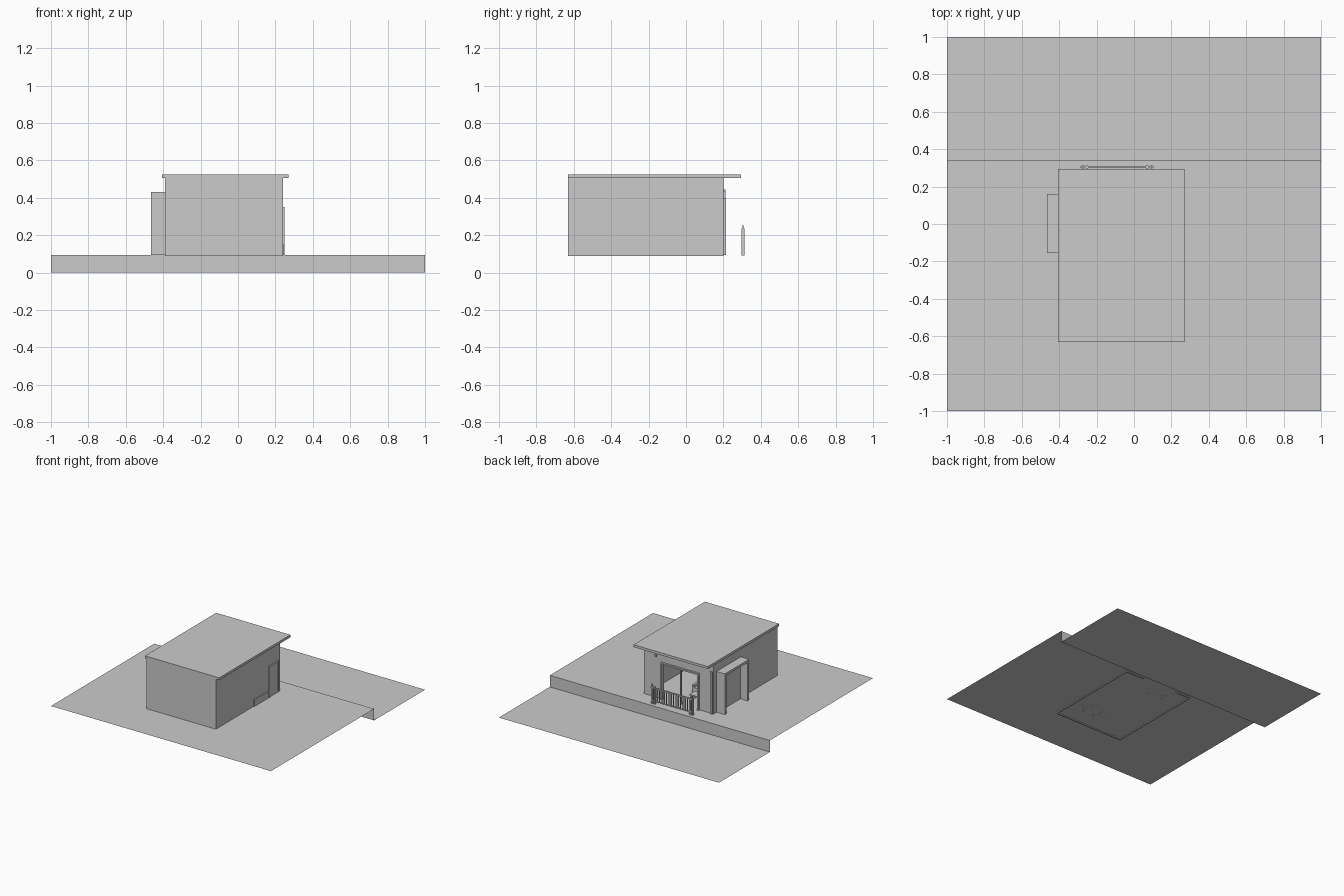
import bpy, bmesh, math

if "Cube" in bpy.data.objects:
    bpy.data.objects.remove(bpy.data.objects["Cube"])

def obj_from_bm(name, bm):
    me = bpy.data.meshes.new(name)
    bm.to_mesh(me)
    bm.free()
    ob = bpy.data.objects.new(name, me)
    bpy.context.collection.objects.link(ob)
    return ob

def boxes(name, parts):
    """One object out of boxes given as (x0, x1, y0, y1, z0, z1)."""
    bm = bmesh.new()
    for x0, x1, y0, y1, z0, z1 in parts:
        vs = bmesh.ops.create_cube(bm, size=1)["verts"]
        for v in vs:
            v.co.x = x0 if v.co.x < 0 else x1
            v.co.y = y0 if v.co.y < 0 else y1
            v.co.z = z0 if v.co.z < 0 else z1
    return obj_from_bm(name, bm)

G = 0.095                      # upper ground level
XL, XR, YF, YB, ZT = -0.39, 0.24, -0.63, 0.20, 0.505
T = 0.012                      # wall thickness

# stepped ground: an open sheet swept along x
bm = bmesh.new()
profile = [(-1, G), (0.34, G), (0.34, 0), (1, 0)]
rows = [[bm.verts.new((x, y, z)) for y, z in profile] for x in (-1, 1)]
for i in range(3):
    bm.faces.new((rows[0][i], rows[1][i], rows[1][i+1], rows[0][i+1]))
obj_from_bm("terrain", bm)

# walls, with the terrace opening in the back wall
OX0, OX1, OZ = -0.25, 0.07, 0.385
B = G - 0.007
boxes("walls", [
    (XL, XR, YF, YF + T, B, ZT),
    (XL, XL + T, YF + T, YB - T, B, ZT),
    (XR - T, XR, YF + T, YB - T, B, ZT),
    (XL, OX0, YB - T, YB, B, ZT),
    (OX1, XR, YB - T, YB, B, ZT),
    (OX0, OX1, YB - T, YB, OZ, ZT)])

# flat roof with overhang over the terrace
boxes("roof", [(-0.405, 0.27, YF, 0.295, ZT, 0.525)])

# projecting surround on the left wall
boxes("window_surround", [
    (-0.465, XL, 0.14, 0.16, G, 0.43),
    (-0.465, XL, -0.155, -0.135, G, 0.43),
    (-0.465, XL, -0.135, 0.14, 0.41, 0.43)])
boxes("window_panel", [(-0.40, XL, -0.135, 0.14, G, 0.41)])

# terrace door frame and slid-open leaf
boxes("terrace_door_frame", [
    (OX0 - 0.012, OX0, YB - T, YB + 0.015, G, OZ + 0.012),
    (OX1, OX1 + 0.012, YB - T, YB + 0.015, G, OZ + 0.012),
    (OX0, OX1, YB - T, YB + 0.015, OZ, OZ + 0.012),
    (-0.095, -0.085, YB - T, YB, G, OZ)])

# corner pilaster and wall lamp on the back wall
boxes("corner_post", [(-0.385, -0.365, YB, YB + 0.01, G, 0.44)])
boxes("wall_lamp", [(0.125, 0.14, YB, YB + 0.012, 0.43, 0.445)])

# right-hand door with frame, and the low panel next to it
boxes("side_door", [
    (XR, XR + 0.003, 0.06, 0.17, G, 0.34),
    (XR, XR + 0.008, 0.05, 0.06, G, 0.35),
    (XR, XR + 0.008, 0.17, 0.18, G, 0.35),
    (XR, XR + 0.008, 0.06, 0.17, 0.34, 0.35)])
boxes("low_panel", [(XR, XR + 0.006, -0.14, 0.045, G, 0.15)])

# railing
rail = []
for x in (-0.28, -0.258, 0.065, 0.087):
    rail.append((x, x + 0.013, 0.297, 0.313, G - 0.003, 0.235))
for x in (-0.277, 0.09):
    rail.append((x, x + 0.007, 0.302, 0.308, 0.235, 0.255))
rail.append((-0.285, 0.105, 0.300, 0.310, 0.220, 0.230))
rail.append((-0.28, 0.10, 0.302, 0.308, 0.115, 0.123))
n = 14
for i in range(n):
    x = -0.228 + i * 0.276 / (n - 1)
    rail.append((x - 0.003, x + 0.003, 0.302, 0.308, 0.12, 0.222))
boxes("railing", rail)

# dining table and chairs
def table(name, cx, cy, w, d, h, leg=0.01):
    p = [(cx - w/2, cx + w/2, cy - d/2, cy + d/2, G + h - 0.01, G + h)]
    for sx in (-1, 1):
        for sy in (-1, 1):
            lx, ly = cx + sx * (w/2 - leg), cy + sy * (d/2 - leg)
            p.append((lx - leg/2, lx + leg/2, ly - leg/2, ly + leg/2, G - 0.002, G + h - 0.01))
    return p

boxes("dining_table", table("t", 0.05, -0.43, 0.12, 0.12, 0.09))
for i, (sx, sy) in enumerate(((1, 0), (-1, 0), (0, 1), (0, -1))):
    cx, cy = 0.05 + sx * 0.09, -0.43 + sy * 0.09
    p = table("c", cx, cy, 0.05, 0.05, 0.055, 0.006)
    ox, oy = cx + sx * 0.022, cy + sy * 0.022
    hx, hy = (0.003, 0.025) if sx else (0.025, 0.003)
    p.append((ox - hx, ox + hx, oy - hy, oy + hy, G + 0.055, G + 0.11))
    boxes("chair_%d" % (i + 1), p)

# coffee table and sofa
boxes("coffee_table", table("t", -0.17, 0.07, 0.13, 0.07, 0.05))
boxes("sofa", [
    (-0.26, -0.06, -0.10, -0.02, G, 0.14),
    (-0.26, -0.06, -0.12, -0.10, G, 0.19),
    (-0.28, -0.26, -0.12, -0.02, G, 0.16),
    (-0.06, -0.04, -0.12, -0.02, G, 0.16)])
